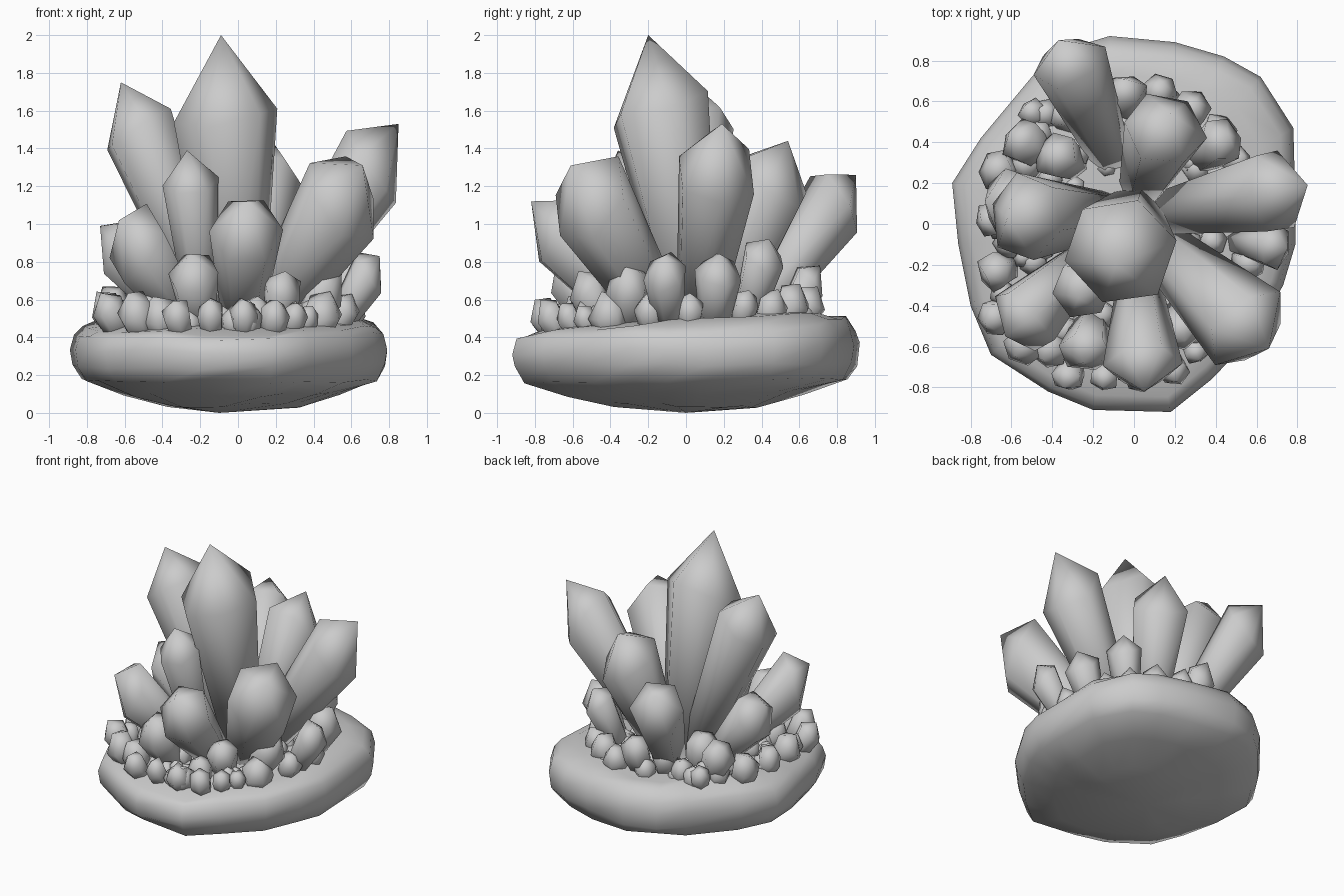
import bpy, bmesh, math, random
from mathutils import Vector

if "Cube" in bpy.data.objects:
    bpy.data.objects.remove(bpy.data.objects["Cube"])

random.seed(4)


def finish(bm, name):
    bmesh.ops.recalc_face_normals(bm, faces=bm.faces)
    me = bpy.data.meshes.new(name)
    bm.to_mesh(me)
    bm.free()
    ob = bpy.data.objects.new(name, me)
    bpy.context.collection.objects.link(ob)
    for p in me.polygons:
        p.use_smooth = True
    return ob


def loft(bm, rings, first, last):
    # skin rings of points and close both ends with a fan to a point
    rows = [[bm.verts.new(p) for p in r] for r in rings]
    n = len(rows[0])
    a, b = bm.verts.new(first), bm.verts.new(last)
    for i in range(n):
        j = (i + 1) % n
        bm.faces.new((a, rows[0][j], rows[0][i]))
        bm.faces.new((b, rows[-1][i], rows[-1][j]))
        for r0, r1 in zip(rows, rows[1:]):
            bm.faces.new((r0[i], r0[j], r1[j], r1[i]))


def crystal(name, base, tip, r, cap=1.1, taper=0.45, spin=0.0, jitter=0.15, tilt=0.7):
    # six-sided shaft widening to an uneven shoulder, then a pointed cap;
    # the shoulder sits lower on the side the crystal leans towards
    base, tip = Vector(base), Vector(tip)
    axis = (tip - base).normalized()
    q = axis.to_track_quat('Z', 'Y')
    length = (tip - base).length
    low, high = [], []
    for k in range(6):
        a = math.radians(60 * k + spin)
        d = Vector((math.cos(a), math.sin(a), 0))
        s = r * (1 + random.uniform(-0.05, 0.05))
        h = length - cap * r + random.uniform(-jitter, jitter) * r + tilt * r * (q @ d).z
        low.append(base + q @ (d * r * taper))
        high.append(base + q @ (d * s + Vector((0, 0, h))))
    bm = bmesh.new()
    loft(bm, [low, high], base, tip)
    return finish(bm, name)


# rock base: irregular outline lofted through a rounded profile
outline = [(.79, .1), (.78, .47), (.62, .72), (.44, .82), (.2, .89), (-.12, .92),
           (-.35, .85), (-.5, .72), (-.75, .42), (-.89, .2), (-.86, -.1), (-.8, -.4),
           (-.7, -.64), (-.42, -.82), (-.2, -.91), (.18, -.92), (.38, -.76),
           (.6, -.53), (.73, -.3), (.79, -.1)]
profile = [(.42, .04, 0), (.68, .1, .01), (.93, .175, .01), (.985, .25, .01), (1, .34, .02),
           (.975, .42, .03), (.92, .46, .045), (.8, .485, .045), (.5, .50, .03)]
rings = []
for s, z, tilt in profile:
    rings.append([(x * s, y * s, z + tilt * y + random.uniform(-.015, .015)) for x, y in outline])
bm = bmesh.new()
loft(bm, rings, (-.1, 0, 0), (0, 0, .51))
finish(bm, "rock_base")

# large crystals: base xy, tip, radius, cap length, spin
large = [
    ((.0, .06), (-.09, -.2, 2.0), .27, 1.5, 30),
    ((-.1, .05), (-.62, .03, 1.75), .215, 1.15, 10),
    ((-.1, .3), (-.37, .9, 1.26), .19, 1.0, 0),
    ((.03, .16), (.18, .54, 1.44), .21, 1.05, 15),
    ((.12, .05), (.85, .19, 1.53), .22, 1.35, 30),
    ((.1, -.08), (.66, -.61, 1.31), .245, .95, 0),
    ((-.18, -.15), (-.27, -.36, 1.39), .15, 1.2, 30),
    ((.02, -.22), (.05, -.82, 1.12), .19, 1.0, 0),
    ((-.22, -.15), (-.63, -.55, 1.02), .19, .9, 20),
    ((-.25, .06), (-.73, .11, .99), .17, .9, 0),
]
for i, ((bx, by), tip, r, cap, spin) in enumerate(large):
    crystal(f"large_crystal_{i + 1}", (bx, by, .42), tip, r, cap, .5, spin)

# medium crystals around the foot of the large ones
medium = [
    ((-.2, -.46), (-.25, -.68, .84), .135),
    ((.5, -.08), (.75, -.12, .83), .115),
    ((.45, .14), (.65, .18, .84), .125),
    ((.3, .3), (.46, .44, .92), .12),
    ((.32, -.28), (.55, -.32, .77), .12),
    ((-.4, .3), (-.61, .45, .76), .115),
    ((-.02, .5), (-.05, .71, .78), .105),
    ((.2, -.42), (.25, -.57, .75), .11),
    ((-.28, .28), (-.42, .36, .78), .12),
    ((-.15, .45), (-.24, .6, .72), .09),
]
for i, ((bx, by), tip, r) in enumerate(medium):
    crystal(f"medium_crystal_{i + 1}", (bx, by, .42), tip, r, .9, .6, 20 * i)

# small crystals: x, y, radius of the head
small = [
    (-.69, .27, .1), (-.7, -.24, .1), (-.7, -.47, .09), (-.56, -.62, .1), (-.43, -.64, .1),
    (.13, .67, .09), (.29, .58, .1), (.43, .47, .09), (-.33, -.77, .08), (-.15, -.77, .075),
    (.03, -.77, .08), (.2, -.74, .08), (.31, -.64, .065), (.38, -.55, .06), (-.51, .56, .07),
    (-.55, .3, .08), (-.72, .02, .09), (.52, .32, .07), (.47, -.43, .11),
    (.1, -.6, .09), (.58, -.2, .08), (.62, .02, .08), (-.48, -.4, .1), (-.35, .55, .08),
]
for i, (x, y, r) in enumerate(small):
    z = .5 + .04 * y
    tip = (x * 1.04, y * 1.04, z + r * random.uniform(1.4, 2.0))
    crystal(f"small_crystal_{i + 1}", (x * .88, y * .88, z - .08), tip, r, .9, .75,
            random.uniform(0, 60))

# filler crystals packed between the others
for i in range(70):
    a = i * 2.39996
    d = random.uniform(.32, .76)
    x, y = d * math.cos(a) * .88 - .08, d * math.sin(a) - .04
    r = random.uniform(.045, .08)
    z = .49 + .04 * y
    crystal(f"filler_crystal_{i + 1}", (x * .95, y * .95, z - .06),
            (x * 1.03, y * 1.03, z + r * random.uniform(1.2, 2.0)), r, 1.0, .8,
            random.uniform(0, 60))
